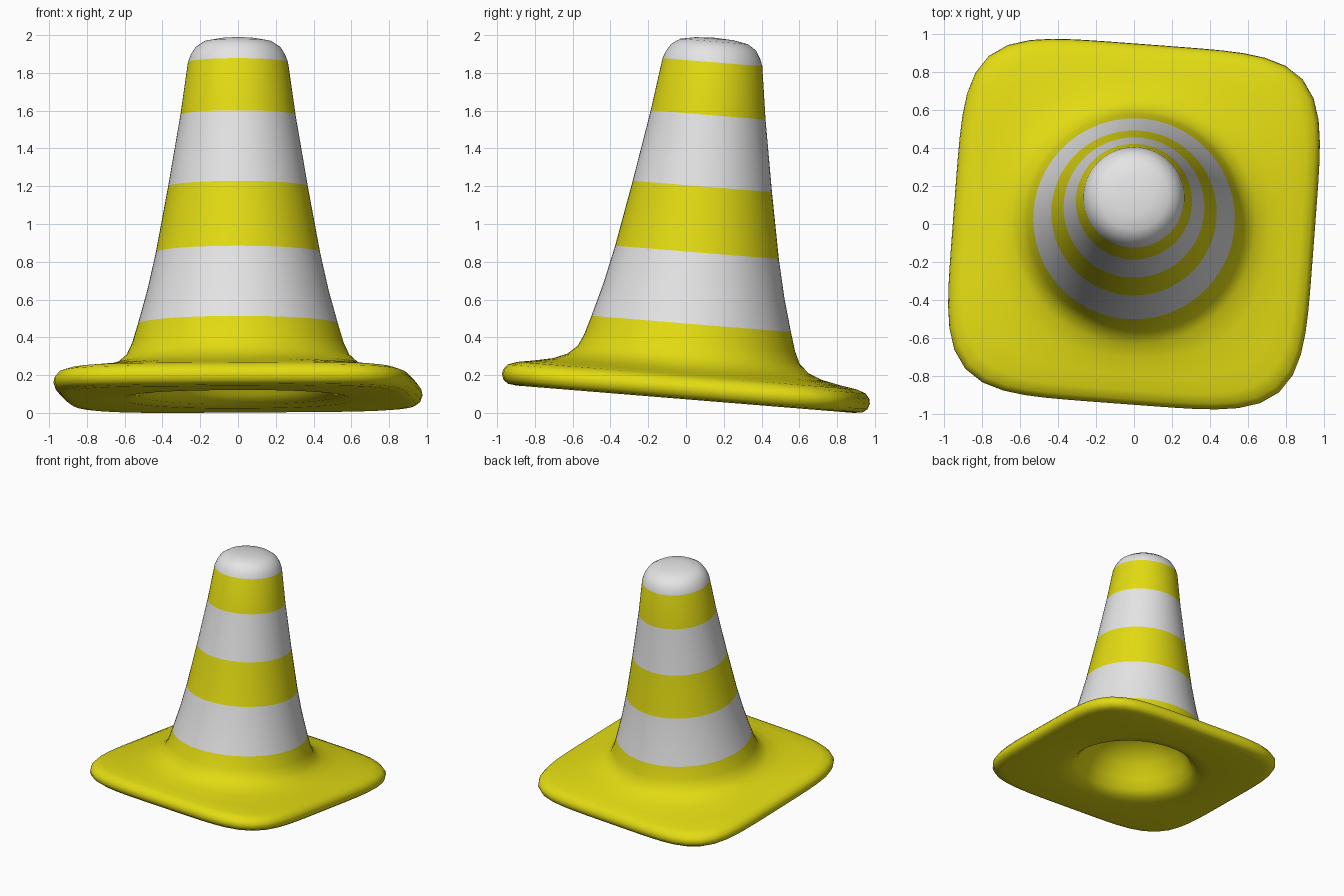
import bpy
import bmesh
from math import sin, cos, tau
from mathutils import Matrix

cube = bpy.data.objects.get("Cube")
if cube:
    bpy.data.objects.remove(cube, do_unlink=True)


def make_material(name, rgb):
    mat = bpy.data.materials.new(name)
    mat.use_nodes = True
    colour = (*rgb, 1.0)
    mat.diffuse_color = colour
    mat.node_tree.nodes["Principled BSDF"].inputs["Base Color"].default_value = colour
    return mat


YELLOW, WHITE = 0, 1
materials = [make_material("yellow", (0.76, 0.71, 0.006)),
             make_material("white", (0.78, 0.78, 0.78))]

SEGMENTS = 64

# Sections as (half width, height, squareness); squareness 2 is a circle
cap = [(0.10, 1.915, 2), (0.18, 1.90, 2), (0.225, 1.87, 2), (0.25, 1.83, 2)]
shaft = [(0.265, 1.79, 2), (0.305, 1.51, 2), (0.37, 1.13, 2),
         (0.435, 0.78, 2), (0.48, 0.58, 2), (0.53, 0.40, 2)]
flare = [(0.56, 0.30, 2), (0.59, 0.235, 2), (0.64, 0.19, 2.1), (0.71, 0.16, 2.6)]
plate = [(0.80, 0.14, 3.6), (0.88, 0.125, 4.6), (0.925, 0.107, 5), (0.945, 0.08, 5),
         (0.95, 0.055, 5), (0.94, 0.025, 5), (0.915, 0.006, 5), (0.87, 0.0, 5)]
underside = [(0.60, 0.0, 2.4), (0.52, 0.015, 2), (0.47, 0.06, 2), (0.43, 0.14, 2),
             (0.37, 0.25, 2), (0.28, 0.34, 2), (0.15, 0.39, 2)]
sections = cap + shaft + flare + plate + underside

# Heights of the stripe edges, from the cap down
stripe_edges = [1.79, 1.51, 1.13, 0.78, 0.40]


def stripe_colour(height):
    edges_passed = sum(height < edge for edge in stripe_edges)
    return WHITE if edges_passed % 2 == 0 else YELLOW


def add_ring(bm, half, height, power):
    ring = []
    for i in range(SEGMENTS):
        c, s = cos(tau * i / SEGMENTS), sin(tau * i / SEGMENTS)
        radius = half / (abs(c) ** power + abs(s) ** power) ** (1 / power)
        ring.append(bm.verts.new((radius * c, radius * s, height)))
    return ring


# Loft the skin from the cap, over the plate edge, into the hollow below
bm = bmesh.new()
rings = [add_ring(bm, *section) for section in sections]
top_pole = bm.verts.new((0, 0, 1.92))
hollow_pole = bm.verts.new((0, 0, 0.41))
for i in range(SEGMENTS):
    j = (i + 1) % SEGMENTS
    bm.faces.new((top_pole, rings[0][i], rings[0][j]))
    for upper, lower in zip(rings, rings[1:]):
        bm.faces.new((upper[i], lower[i], lower[j], upper[j]))
    bm.faces.new((hollow_pole, rings[-1][j], rings[-1][i]))

for face in bm.faces:
    face.smooth = True
    face.material_index = stripe_colour(face.calc_center_median().z)

# Twist the plate slightly, lean the cone backwards and rest it on the ground
pose = Matrix.Rotation(-0.081, 4, "X") @ Matrix.Rotation(-0.075, 4, "Z")
bmesh.ops.transform(bm, matrix=pose, verts=bm.verts)
lowest = min(v.co.z for v in bm.verts)
bmesh.ops.translate(bm, vec=(0, -0.005, -lowest), verts=bm.verts)
bmesh.ops.recalc_face_normals(bm, faces=bm.faces)

mesh = bpy.data.meshes.new("striped_cone")
bm.to_mesh(mesh)
bm.free()
for mat in materials:
    mesh.materials.append(mat)
cone = bpy.data.objects.new("striped_cone", mesh)
bpy.context.collection.objects.link(cone)
